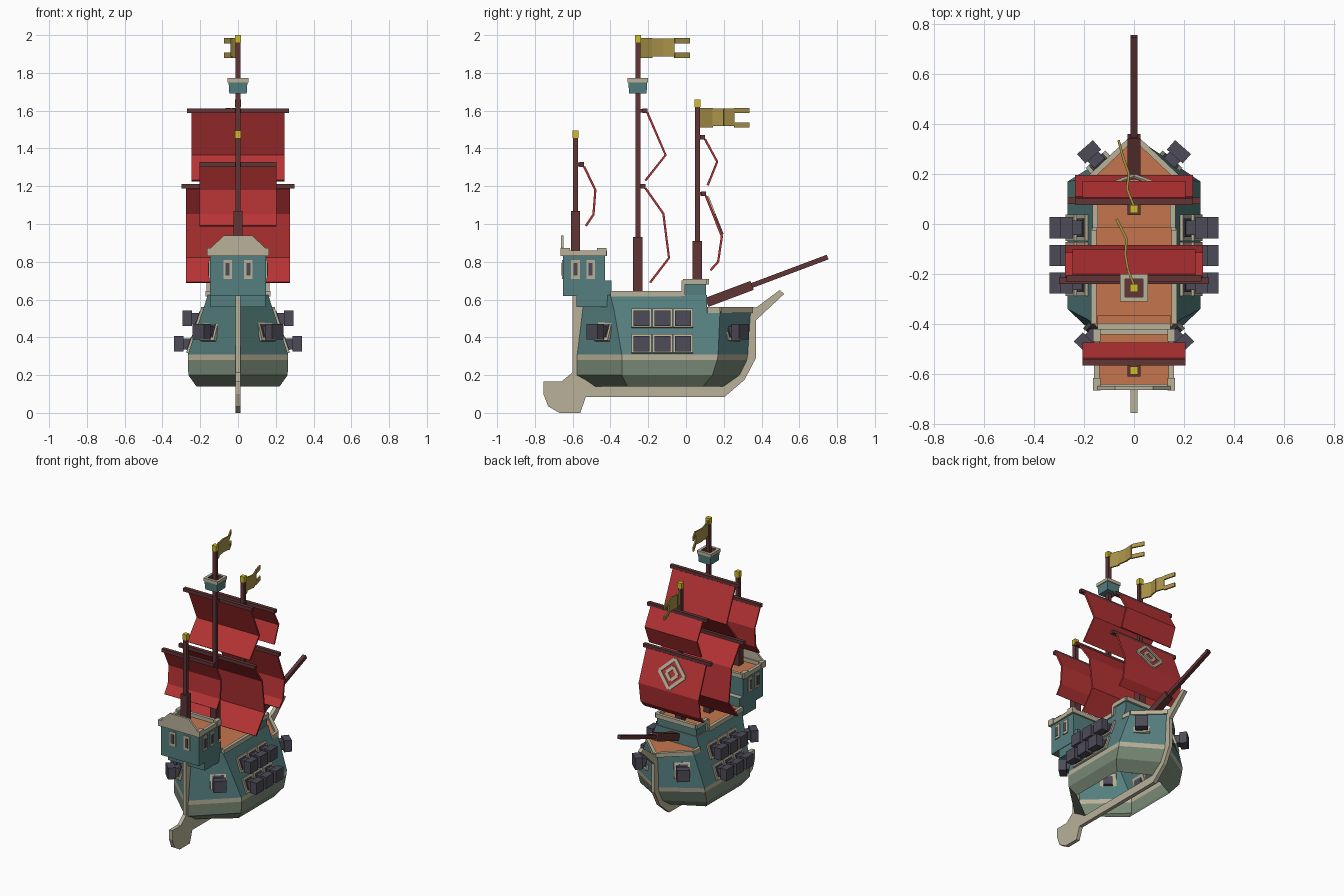
import bpy, bmesh
from mathutils import Vector

cube = bpy.data.objects.get("Cube")
if cube:
    bpy.data.objects.remove(cube, do_unlink=True)


def material(name, r, g, b):
    m = bpy.data.materials.new(name)
    m.use_nodes = True
    m.diffuse_color = (r, g, b, 1)
    m.node_tree.nodes["Principled BSDF"].inputs["Base Color"].default_value = (r, g, b, 1)
    return m


TEAL = material("teal planks", .09, .21, .21)
SAGE = material("sage hull", .19, .25, .18)
CREAM = material("cream trim", .48, .44, .32)
DECK = material("orange deck", .56, .18, .075)
WOOD = material("dark red wood", .12, .035, .037)
IRON = material("gun iron", .075, .07, .095)
GOLD = material("gold cap", .62, .50, .025)
FLAG = material("ochre cloth", .40, .29, .065)
RED = material("red sailcloth", .47, .033, .035)


def build(name, verts, faces, mats, indices=None, fix=True):
    mesh = bpy.data.meshes.new(name)
    mesh.from_pydata([tuple(v) for v in verts], [], faces)
    for m in mats:
        mesh.materials.append(m)
    if indices:
        for poly, i in zip(mesh.polygons, indices):
            poly.material_index = i
    if fix:
        bm = bmesh.new()
        bm.from_mesh(mesh)
        bmesh.ops.recalc_face_normals(bm, faces=bm.faces)
        bm.to_mesh(mesh)
        bm.free()
    obj = bpy.data.objects.new(name, mesh)
    bpy.context.collection.objects.link(obj)
    return obj


def loft(name, rings, bands, cap=None, base=None):
    """Stack closed rings; one material per band, optional end caps."""
    n = len(rings[0])
    verts = [p for ring in rings for p in ring]
    faces, mats = [], []
    for k, m in enumerate(bands):
        for i in range(n):
            j = (i + 1) % n
            faces.append((k * n + i, k * n + j, k * n + n + j, k * n + n + i))
            mats.append(m)
    if cap:
        faces.append(tuple(range(len(verts) - n, len(verts))))
        mats.append(cap)
    if base:
        faces.append(tuple(reversed(range(n))))
        mats.append(base)
    used = list(dict.fromkeys(mats))
    return build(name, verts, faces, used, [used.index(m) for m in mats])


def beam(name, p, q, w, h, mat, up=(0, 0, 1)):
    """Straight bar of section w by h from p to q."""
    p, q = Vector(p), Vector(q)
    d = (q - p).normalized()
    side = d.cross(Vector(up))
    if side.length < .01:
        side = Vector((1, 0, 0))
    side.normalize()
    top = side.cross(d)
    ring = [side * a * w / 2 + top * b * h / 2 for a, b in ((1, 1), (-1, 1), (-1, -1), (1, -1))]
    return loft(name, [[p + r for r in ring], [q + r for r in ring]], [mat], mat, mat)


def box(name, x, y, z, mat, cap=None):
    rings = [[(x[0], y[0], h), (x[1], y[0], h), (x[1], y[1], h), (x[0], y[1], h)] for h in z]
    return loft(name, rings, [mat], cap or mat, mat)


def rail(name, pts, z, w=.022, h=.03):
    for a, b in zip(pts, pts[1:]):
        beam(name, (*a, z), (*b, z), w, h, CREAM)


# Hull shell: pointed at both ends and open underneath
def hull_ring(z, stern, y0, x, y1, bow):
    return [(0, stern, z), (x, y0, z), (x, y1, z), (0, bow, z), (-x, y1, z), (-x, y0, z)]


loft("hull", [hull_ring(.14, -.48, -.31, .22, .09, .205),
              hull_ring(.20, -.59, -.34, .263, .14, .29),
              hull_ring(.28, -.59, -.34, .265, .165, .33),
              hull_ring(.31, -.588, -.34, .265, .17, .335),
              hull_ring(.54, -.56, -.38, .187, .18, .35)],
     [SAGE, SAGE, CREAM, TEAL], DECK)


# Raised main deck and forecastle
def upper_ring(z, stern, y0, x, y1):
    return [(0, stern, z), (x, y0, z), (x, y1, z), (-x, y1, z), (-x, y0, z)]


loft("main_deck", [upper_ring(.54, -.56, -.38, .187, .112), upper_ring(.625, -.55, -.40, .16, .11)],
     [TEAL], DECK)
box("forecastle", (-.155, .155), (-.015, .105), (.62, .685), TEAL, DECK)
rail("forecastle_rail", [(-.155, -.015), (-.155, .11), (.155, .11), (.155, -.015)], .695)
for s in (1, -1):
    rail("main_rail", [(s * .16, -.40), (s * .16, -.02)], .63)
    rail("bow_rail", [(s * .185, .112), (s * .18, .18), (0, .35)], .545)
    beam("forecastle_post", (s * .157, -.015, .62), (s * .157, -.015, .70), .02, .02, CREAM)

# Stern cabin
box("cabin_base", (-.145, .145), (-.58, -.365), (.56, .635), TEAL, DECK)
box("cabin_step", (-.145, .145), (-.44, -.395), (.62, .70), TEAL, CREAM)
box("cabin", (-.148, .148), (-.65, -.43), (.62, .835), TEAL, DECK)
rail("cabin_rail", [(-.148, -.65), (-.148, -.43), (.148, -.43), (.148, -.65), (-.148, -.65)], .845)
arch = [(-.152, .83), (.152, .83), (.152, .865), (.075, .94), (-.075, .94), (-.152, .865)]
loft("stern_board", [[(x, y, z) for x, z in arch] for y in (-.663, -.648)], [CREAM], CREAM, CREAM)


def window(p, out):
    p, out = Vector(p), Vector(out)
    for name, w, h, depth, mat in (("window_frame", .046, .10, .007, CREAM),
                                   ("window_pane", .022, .065, .010, IRON)):
        beam(name, p - out * .004, p + out * depth, w, h, mat)


for s in (1, -1):
    for y in (-.585, -.505):
        window((s * .148, y, .76), (s, 0, 0))
    window((s * .055, -.65, .76), (0, -1, 0))
    for y in (-.64, -.445):
        beam("cabin_post", (s * .148, y, .83), (s * .148, y, .872), .03, .05, CREAM)

# Keel, stem and rudder as one flat plate
keel = [(-.60, .62), (-.60, .215), (-.66, .165), (-.755, .165), (-.755, .10), (-.73, .035),
        (-.67, 0), (-.56, 0), (-.53, .085), (.205, .085), (.31, .175), (.37, .29), (.37, .49),
        (.52, .63), (.495, .65), (.375, .56), (.32, .55), (.32, .31), (.27, .2), (.195, .14),
        (-.48, .14), (-.57, .2), (-.54, .62)]
loft("keel", [[(x, y, z) for y, z in keel] for x in (-.013, .013)], [CREAM], CREAM, CREAM)


# Guns with framed ports
def gun(p, out):
    p, out = Vector(p), Vector(out).normalized()
    normal = (out + Vector((0, 0, .34))).normalized()
    beam("gun_port", p - normal * .004, p + normal * .012, .105, .105, CREAM)
    beam("gun_port_recess", p, p + normal * .015, .075, .075, IRON)
    beam("gun_barrel", p - out * .02, p + out * .05, .058, .058, IRON)
    beam("gun_muzzle", p + out * .042, p + out * .092, .084, .082, IRON)


for s in (1, -1):
    for y in (-.235, -.125, -.015):
        gun((s * .201, y, .50), (s, 0, 0))
        gun((s * .246, y, .365), (s, 0, 0))
    gun((s * .146, -.432, .43), (s * .69, -.72, 0))
    gun((s * .135, .238, .43), (s * .66, .75, 0))

# Masts with thick feet and gold caps
for name, y, foot, thick, top in (("fore", .06, .62, .91, 1.66), ("main", -.255, .60, .93, 2.0),
                                  ("mizzen", -.585, .80, 1.07, 1.495)):
    beam(name + "_mast", (0, y, foot), (0, y, top - .02), .026, .026, WOOD)
    beam(name + "_mast_foot", (0, y, foot), (0, y, thick), .05, .05, WOOD)
    beam(name + "_mast_cap", (0, y, top - .04), (0, y, top), .032, .032, GOLD)

# Bowsprit
beam("bowsprit", (0, .11, .585), (0, .75, .825), .026, .026, WOOD)
beam("bowsprit_foot", (0, .11, .585), (0, .35, .675), .05, .05, WOOD)

# Crow's nest
nest = [[(a * r, -.255 + b * r, z) for a, b in ((1, 1), (-1, 1), (-1, -1), (1, -1))]
        for r, z in ((.046, 1.69), (.05, 1.75), (.055, 1.75), (.055, 1.772), (.036, 1.772), (.036, 1.74))]
loft("crows_nest", nest, [TEAL, CREAM, CREAM, CREAM, WOOD], WOOD, TEAL)


# Sails hung from yards, folded along a few creases
def sail(name, mast_y, half, yard_half, profile):
    y, z = profile[0]
    beam(name + "_yard", (-yard_half, y - .012, z + .01), (yard_half, y - .012, z + .01), .026, .024, WOOD)
    beam(name + "_yard_bracket", (0, mast_y, z + .01), (0, y - .012, z + .01), .03, .02, WOOD)
    verts = [(x, a, b) for a, b in profile for x in (-half, half)]
    faces = [(2 * i, 2 * i + 1, 2 * i + 3, 2 * i + 2) for i in range(len(profile) - 1)]
    cloth = build(name, verts, faces, [RED])
    mod = cloth.modifiers.new("thickness", 'SOLIDIFY')
    mod.thickness, mod.offset = .012, 0


sail("fore_topsail", .06, .205, .235, [(.10, 1.45), (.165, 1.33), (.115, 1.205)])
sail("fore_course", .06, .235, .265, [(.105, 1.15), (.19, .935), (.17, .80), (.13, .755)])
sail("main_topsail", -.255, .245, .27, [(-.205, 1.59), (-.108, 1.365), (-.215, 1.23)])
sail("main_course", -.255, .275, .30, [(-.215, 1.19), (-.12, 1.055), (-.09, .82), (-.19, .69)])
sail("mizzen_sail", -.585, .205, .205, [(-.54, 1.305), (-.48, 1.18), (-.49, 1.05), (-.53, .99)])

# Plain painted diamonds on the fore course
down = Vector((0, .085, -.215)).normalized()
face = Vector((0, .215, .085)).normalized()
centre = Vector((0, .1475, 1.0425)) + face * .009
for r in (.10, .045):
    tips = [centre + v * r for v in (Vector((1, 0, 0)), down, Vector((-1, 0, 0)), -down)]
    for i in range(4):
        beam("sail_diamond", tips[i], tips[(i + 1) % 4], .022, .008, CREAM, face)


# Swallow-tailed flags that wave along a path
def flag(name, path, low, high):
    h = high - low
    spans = [(low, high), (low + .008, high - .004), (low + .008, high - .004), (low, high)]
    verts, faces = [], []
    for i, (a, b) in enumerate(zip(path, path[1:])):
        z0, z1 = spans[i]
        strips = [(z0, z1)] if i < 3 else [(z0, z0 + h * .27), (z1 - h * .27, z1)]
        for lo, hi in strips:
            n = len(verts)
            verts += [(*a, lo), (*b, lo), (*b, hi), (*a, hi)]
            faces.append((n, n + 1, n + 2, n + 3))
    cloth = build(name, verts, faces, [FLAG])
    mod = cloth.modifiers.new("thickness", 'SOLIDIFY')
    mod.thickness, mod.offset = .01, 0


flag("main_flag", [(0, -.245), (-.025, -.18), (-.035, -.12), (-.03, -.06), (-.07, .02)], 1.88, 1.985)
flag("fore_flag", [(0, .07), (-.028, .14), (-.02, .20), (-.04, .255), (-.062, .335)], 1.51, 1.615)
